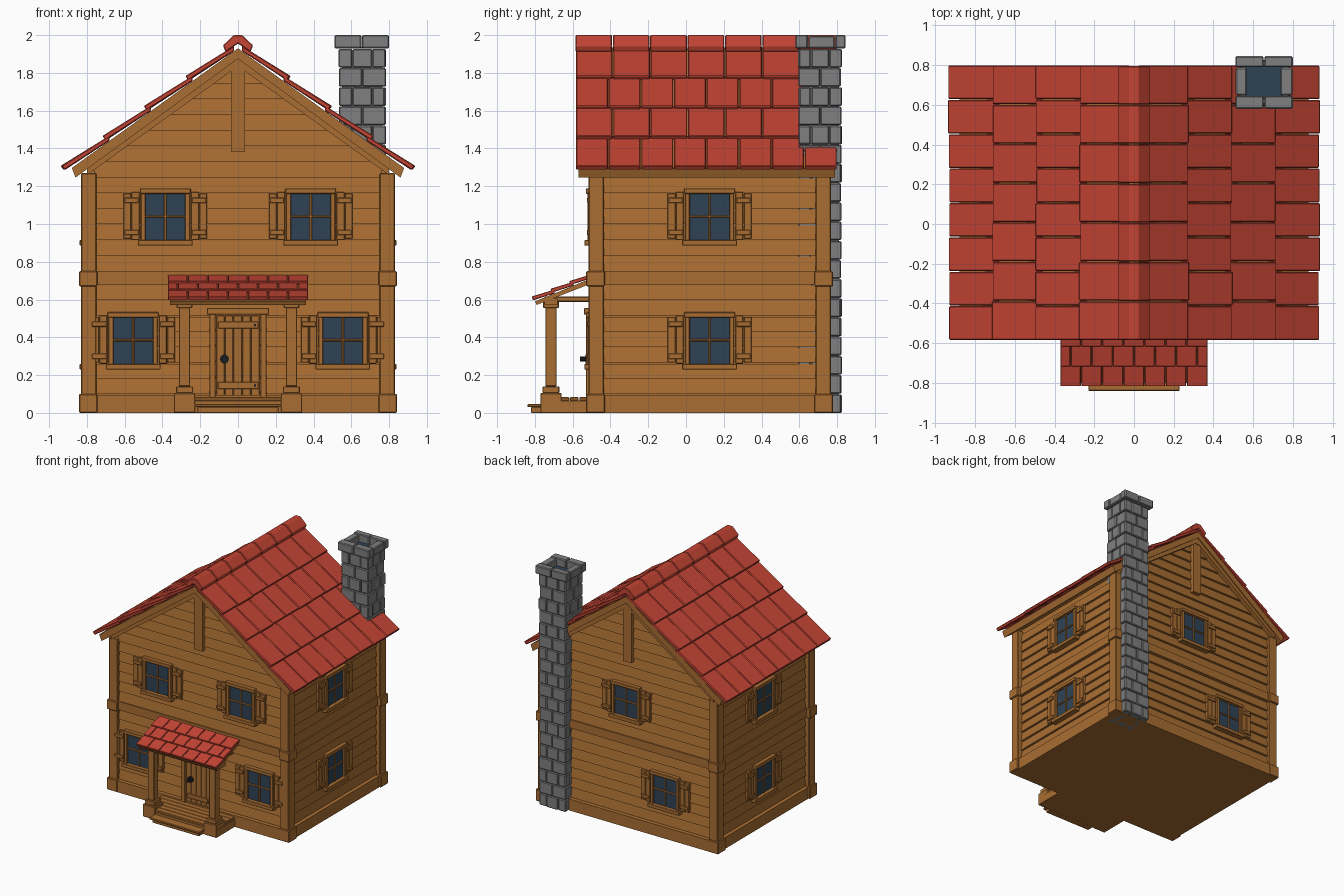
import bpy, bmesh, math, random
from mathutils import Matrix, Vector

if "Cube" in bpy.data.objects:
    bpy.data.objects.remove(bpy.data.objects["Cube"])

random.seed(4)


def material(name, r, g, b):
    m = bpy.data.materials.new(name)
    m.diffuse_color = (r, g, b, 1)
    m.use_nodes = True
    m.node_tree.nodes["Principled BSDF"].inputs["Base Color"].default_value = m.diffuse_color
    return m


WOOD = material("warm wood", 0.40, 0.155, 0.032)
RED = material("red tile", 0.55, 0.058, 0.034)
STONE = material("grey stone", 0.215, 0.215, 0.22)
GLASS = material("dark blue glass", 0.028, 0.055, 0.09)
IRON = material("dark iron", 0.012, 0.015, 0.02)
I = Matrix.Identity(4)


def hexa(bm, a, b, m=I):
    """Solid between two polygons with matching corners."""
    va = [bm.verts.new(m @ Vector(p)) for p in a]
    vb = [bm.verts.new(m @ Vector(p)) for p in b]
    n = len(va)
    bm.faces.new(va)
    bm.faces.new(vb[::-1])
    for i in range(n):
        bm.faces.new((va[i], vb[i], vb[(i + 1) % n], va[(i + 1) % n]))


def box(bm, x0, x1, y0, y1, z0, z1, m=I):
    q = [(x0, y0), (x1, y0), (x1, y1), (x0, y1)]
    hexa(bm, [(x, y, z0) for x, y in q], [(x, y, z1) for x, y in q], m)


def finish(name, bm, mat, bevel=0.0):
    bmesh.ops.recalc_face_normals(bm, faces=bm.faces[:])
    me = bpy.data.meshes.new(name)
    bm.to_mesh(me)
    bm.free()
    me.materials.append(mat)
    ob = bpy.data.objects.new(name, me)
    bpy.context.collection.objects.link(ob)
    if bevel:
        mod = ob.modifiers.new("soft edges", 'BEVEL')
        mod.width, mod.segments, mod.limit_method = bevel, 1, 'ANGLE'
    return ob


def on_wall(angle, dist, u=0, z=0):
    """Local frame on a wall: x along it, -y outward, z up."""
    return (Matrix.Translation((0, 0.125, 0)) @ Matrix.Rotation(math.radians(angle), 4, 'Z')
            @ Matrix.Translation((u, -dist, z)))


WALLS = [("front", 0, 0.605, 0.76), ("right", 90, 0.78, 0.575),
         ("back", 180, 0.605, 0.76), ("left", -90, 0.78, 0.575)]

# Solid wall core with gables
bm = bmesh.new()
pent = [(-0.78, 0), (0.78, 0), (0.78, 1.29), (0, 1.86), (-0.78, 1.29)]
hexa(bm, [(x, -0.48, z) for x, z in pent], [(x, 0.73, z) for x, z in pent])
finish("wall_core", bm, WOOD)

# Lapped siding boards, base boards and middle bands
for name, ang, dist, hw in WALLS:
    m = on_wall(ang, dist)
    gable = name in ("front", "back")
    bm = bmesh.new()
    spans = [0.10 + 0.0829 * i for i in range(7)] + [0.75 + 0.0829 * i for i in range(13 if gable else 6)]
    for z0 in spans:
        z1 = z0 + 0.077
        w0, w1 = [min(hw, (1.87 - z) / 0.72) if gable else hw for z in (z0, z1)]
        hexa(bm, [(-w0, 0, z0), (w0, 0, z0), (w1, 0, z1), (-w1, 0, z1)],
             [(-w0, -0.02, z0), (w0, -0.02, z0), (w1, -0.008, z1), (-w1, -0.008, z1)], m)
    finish(name + "_siding", bm, WOOD)
    bm = bmesh.new()
    box(bm, -hw, hw, -0.045, 0, 0, 0.095, m)
    box(bm, -hw, hw, -0.03, 0, 0.68, 0.75, m)
    finish(name + "_bands", bm, WOOD)

# Corner posts with base and middle blocks
bm = bmesh.new()
for sx in (-1, 1):
    for sy in (-1, 1):
        for grow, z0, z1 in ((0, 0, 1.27), (0.012, 0, 0.10), (0.012, 0.67, 0.75)):
            xs = sorted((sx * (0.75 - grow / 2), sx * (0.83 + grow)))
            ys = sorted((0.125 + sy * (0.56 - grow / 2), 0.125 + sy * (0.642 + grow)))
            box(bm, *xs, *ys, z0, z1)
finish("corner_posts", bm, WOOD, 0.005)


# Windows with shutters
def window(name, m):
    bm = bmesh.new()
    box(bm, -0.11, 0.11, -0.026, -0.018, -0.13, 0.13, m)
    finish(name + "_glass", bm, GLASS)
    bm = bmesh.new()
    for s in (-1, 1):
        box(bm, *sorted((s * 0.105, s * 0.13)), -0.042, 0, -0.135, 0.135, m)
        for a, b, h in ((0.137, 0.178, 0.125), (0.181, 0.222, 0.118)):
            box(bm, *sorted((s * a, s * b)), -0.034, 0, -h, h + 0.005, m)
        for z in (-0.085, 0.085):
            box(bm, *sorted((s * 0.142, s * 0.217)), -0.044, -0.03, z - 0.014, z + 0.014, m)
    box(bm, -0.135, 0.135, -0.05, 0, 0.12, 0.148, m)
    box(bm, -0.145, 0.145, -0.058, 0, -0.155, -0.125, m)
    box(bm, -0.006, 0.006, -0.034, -0.02, -0.13, 0.13, m)
    box(bm, -0.11, 0.11, -0.034, -0.02, -0.006, 0.006, m)
    finish(name + "_frame_and_shutters", bm, WOOD, 0.003)


PLACES = {"front": ((-0.385, 1.04), (0.385, 1.04), (-0.555, 0.385), (0.555, 0.385)),
          "right": ((0, 1.04), (0, 0.385)), "left": ((0, 1.04), (0, 0.385)),
          "back": ((-0.02, 1.04), (0.34, 0.385))}
for name, ang, dist, hw in WALLS:
    for i, (u, z) in enumerate(PLACES[name]):
        window(f"{name}_window_{i + 1}", on_wall(ang, dist, u, z))


# Roof: boarding, gable trim, tiles and ridge
def D(x):
    return 1.93 - 0.72 * abs(x)


bm = bmesh.new()
chev = [(-0.88, D(0.88)), (0, D(0)), (0.88, D(0.88)), (0.86, D(0.86) - 0.065), (0, D(0) - 0.055), (-0.86, D(0.86) - 0.065)]
hexa(bm, [(x, -0.57, z) for x, z in chev], [(x, 0.79, z) for x, z in chev])
finish("roof_boarding", bm, WOOD)

bm = bmesh.new()
for ya, yb, py in ((-0.53, -0.48, -0.525), (0.73, 0.78, 0.73)):
    trim = [(-0.8, D(0.8) - 0.03), (0, D(0) - 0.03), (0.8, D(0.8) - 0.03), (0.8, D(0.8) - 0.095), (0, D(0) - 0.095), (-0.8, D(0.8) - 0.095)]
    hexa(bm, [(x, ya, z) for x, z in trim], [(x, yb, z) for x, z in trim])
    box(bm, -0.038, 0.038, py, py + 0.045, 1.38, 1.86)
    box(bm, -0.046, 0.046, py - 0.006, py + 0.051, 1.82, 1.86)
finish("gable_trim_and_posts", bm, WOOD)

Y0, Y1 = -0.585, 0.80
bm = bmesh.new()
for s in (-1, 1):
    for row in range(4):
        n = 8 if row % 2 == 0 else 7
        low, up = 0.92 - 0.22 * row, 0.68 - 0.22 * row
        step = (Y1 - Y0) / n
        for k in range(n):
            j = random.uniform(-0.004, 0.004)
            p = [(low + j, D(low) + 0.018), (low + j + 0.016, D(low) + 0.04), (up, D(up) + 0.028), (up, D(up))]
            a, b = Y0 + k * step + 0.002, Y0 + (k + 1) * step - 0.002
            hexa(bm, [(s * x, a, z) for x, z in p], [(s * x, b, z) for x, z in p])
finish("roof_tiles", bm, RED, 0.005)

bm = bmesh.new()
cap = [(0.08, 1.945), (0.022, 2.0), (-0.022, 2.0), (-0.08, 1.945), (-0.065, 1.91), (0, 1.955), (0.065, 1.91)]
for k in range(7):
    a = Y0 + k * (Y1 - Y0) / 7
    b = a + (Y1 - Y0) / 7 - 0.004
    hexa(bm, [(x, a, z) for x, z in cap], [(x, b, z) for x, z in cap])
finish("ridge_tiles", bm, RED, 0.005)

# Chimney: core, staggered stones, hollow cap and dark flue
bm = bmesh.new()
box(bm, 0.55, 0.765, 0.61, 0.81, 0.002, 1.92)
finish("chimney_core", bm, STONE)
bm = bmesh.new()
rows = 19
h = 1.93 / rows
for r in range(rows):
    cuts = (0, 0.5, 1) if r % 2 else (0, 0.28, 0.72, 1)
    c = len(cuts) - 1
    for i in range(c):
        for k in range(c):
            if c == 3 and i == k == 1:
                continue
            j = random.uniform(0, 0.007)
            x0, x1 = [0.538 + 0.24 * cuts[q] for q in (i, i + 1)]
            y0, y1 = [0.60 + 0.22 * cuts[q] for q in (k, k + 1)]
            box(bm, x0 + 0.001 - j * (i == 0), x1 - 0.001 + j * (i == c - 1),
                y0 + 0.001 - j * (k == 0), y1 - 0.001 + j * (k == c - 1), r * h, (r + 1) * h - 0.003)
finish("chimney_stones", bm, STONE, 0.006)
bm = bmesh.new()
for x0, x1 in ((0.51, 0.653), (0.657, 0.80)):
    box(bm, x0, x1, 0.58, 0.645, 1.93, 2.0)
    box(bm, x0, x1, 0.79, 0.845, 1.93, 2.0)
box(bm, 0.512, 0.567, 0.648, 0.787, 1.93, 1.995)
box(bm, 0.738, 0.798, 0.648, 0.787, 1.93, 1.995)
finish("chimney_cap", bm, STONE, 0.006)
bm = bmesh.new()
box(bm, 0.56, 0.75, 0.63, 0.80, 1.928, 1.936)
finish("chimney_flue", bm, GLASS)

# Door with frame, battens and iron fittings
m = on_wall(0, 0.605)
bm = bmesh.new()
for k in range(5):
    box(bm, -0.115 + 0.046 * k, -0.071 + 0.046 * k, -0.035, 0, 0.09, 0.515, m)
for z in (0.145, 0.465):
    box(bm, -0.105, 0.108, -0.045, -0.03, z - 0.018, z + 0.018, m)
for s in (-1, 1):
    box(bm, *sorted((s * 0.118, s * 0.152)), -0.05, 0, 0.08, 0.525, m)
box(bm, -0.165, 0.165, -0.06, 0, 0.52, 0.555, m)
finish("front_door", bm, WOOD, 0.003)
bm = bmesh.new()
for x, z, r, d in ((-0.072, 0.285, 0.024, 0.022), (-0.072, 0.285, 0.013, 0.05),
                   (0.09, 0.465, 0.007, 0.02), (0.09, 0.145, 0.007, 0.02)):
    ring = [(x + r * math.cos(t * math.pi / 5), z + r * math.sin(t * math.pi / 5)) for t in range(10)]
    hexa(bm, [(a, -0.03, c) for a, c in ring], [(a, -0.03 - d, c) for a, c in ring], m)
finish("door_knob_and_nails", bm, IRON)

# Porch floor, step and columns
bm = bmesh.new()
box(bm, -0.34, 0.34, -0.765, -0.48, 0, 0.065)
for k in range(5):
    box(bm, -0.335, 0.335, -0.765 + 0.05 * k, -0.718 + 0.05 * k, 0.065, 0.083)
box(bm, -0.215, 0.215, -0.82, -0.76, 0, 0.032)
box(bm, -0.23, 0.23, -0.84, -0.765, 0.03, 0.046)
finish("porch_floor_and_step", bm, WOOD, 0.003)
bm = bmesh.new()
for s in (-1, 1):
    for w, z0, z1 in ((0.056, 0.0, 0.105), (0.045, 0.105, 0.14), (0.03, 0.14, 0.57), (0.042, 0.555, 0.59)):
        box(bm, s * 0.283 - w, s * 0.283 + w, -0.715 - w, -0.715 + w, z0, z1)
    box(bm, s * 0.283 - 0.022, s * 0.283 + 0.022, -0.75, -0.49, 0.588, 0.615)
finish("porch_columns", bm, WOOD, 0.004)


# Porch roof
def P(y):
    return 0.59 + 0.41 * (y + 0.80)


bm = bmesh.new()
deck = [(-0.80, P(-0.80)), (-0.49, P(-0.49)), (-0.49, P(-0.49) - 0.028), (-0.79, P(-0.79) - 0.022)]
hexa(bm, [(-0.36, y, z) for y, z in deck], [(0.36, y, z) for y, z in deck])
box(bm, -0.36, 0.36, -0.75, -0.68, 0.575, 0.605)
finish("porch_roof_boarding", bm, WOOD)
bm = bmesh.new()
for row in range(3):
    low = -0.81 + 0.1 * row
    up = low + 0.115
    p = [(low, P(low) + 0.01), (low - 0.008, P(low) + 0.03), (up, P(up) + 0.02), (up, P(up))]
    edges = [-0.372] + [-0.372 + 0.106 * (k + (0.5 if row % 2 else 1)) for k in range(7 if row % 2 else 6)] + [0.372]
    for a, b in zip(edges, edges[1:]):
        hexa(bm, [(a + 0.002, y, z) for y, z in p], [(b - 0.002, y, z) for y, z in p])
finish("porch_roof_tiles", bm, RED, 0.003)
